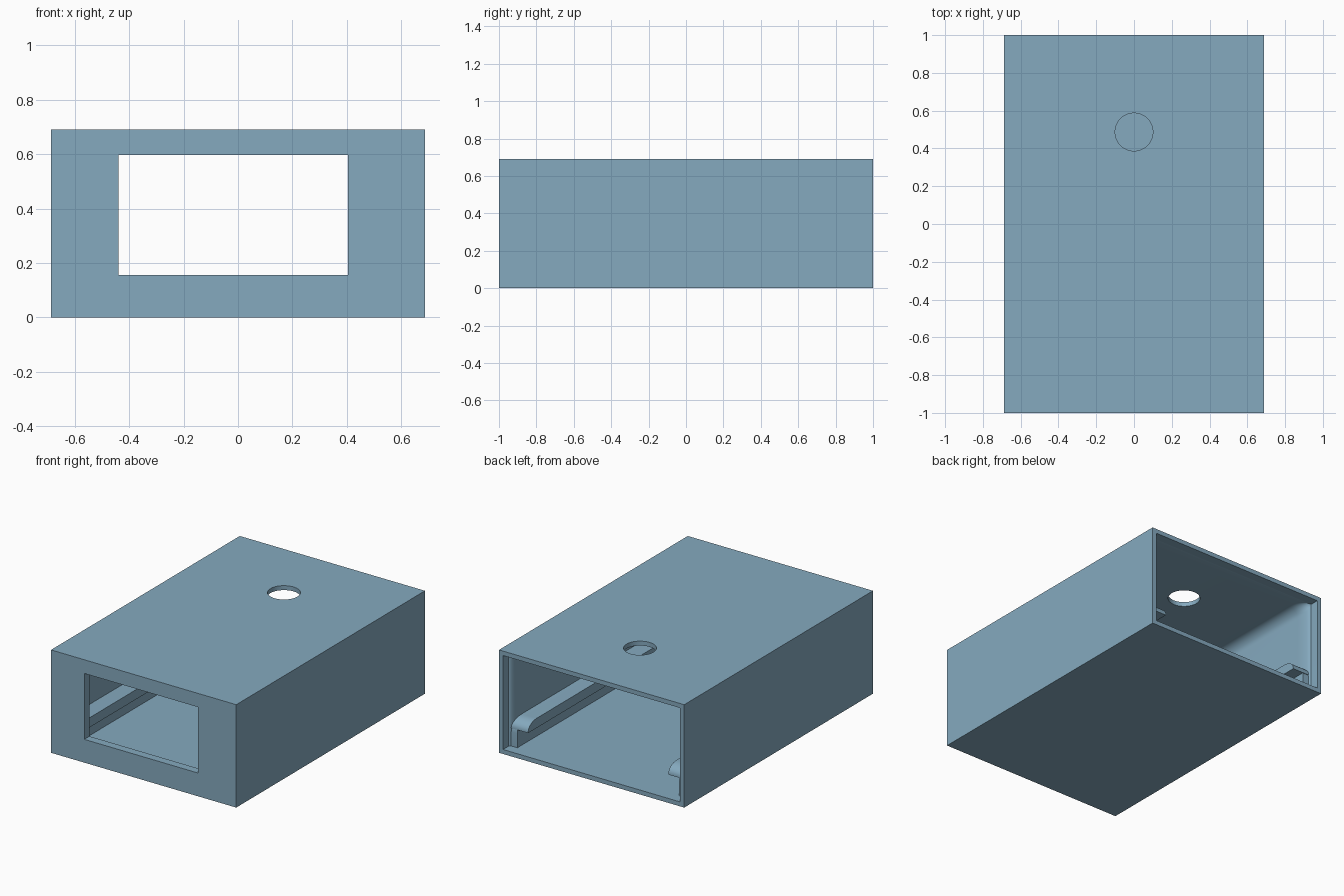
import bpy, bmesh, math

if "Cube" in bpy.data.objects:
    bpy.data.objects.remove(bpy.data.objects["Cube"])

HX, HZ, WALL = 0.687, 0.69, 0.03

blue = bpy.data.materials.new("steel blue")
blue.diffuse_color = (0.235, 0.40, 0.52, 1)
blue.use_nodes = True
blue.node_tree.nodes["Principled BSDF"].inputs["Base Color"].default_value = blue.diffuse_color


def make(name, bm):
    bmesh.ops.recalc_face_normals(bm, faces=bm.faces[:])
    me = bpy.data.meshes.new(name)
    bm.to_mesh(me)
    bm.free()
    me.materials.append(blue)
    ob = bpy.data.objects.new(name, me)
    bpy.context.collection.objects.link(ob)
    return ob


def box(name, x0, x1, y0, y1, z0, z1):
    bm = bmesh.new()
    bmesh.ops.create_cube(bm, size=1)
    for v in bm.verts:
        v.co = (x0 + (v.co.x + .5) * (x1 - x0), y0 + (v.co.y + .5) * (y1 - y0),
                z0 + (v.co.z + .5) * (z1 - z0))
    return make(name, bm)


def loft(name, rings):
    bm = bmesh.new()
    loops = [[bm.verts.new(p) for p in ring] for ring in rings]
    n = len(loops[0])
    for a, b in zip(loops, loops[1:]):
        for i in range(n):
            j = (i + 1) % n
            bm.faces.new((a[i], a[j], b[j], b[i]))
    bm.faces.new(loops[0])
    bm.faces.new(loops[-1])
    return make(name, bm)


def cavity_ring(y, half, r):
    # Square floor corners, rounded ceiling corners
    top = HZ - WALL
    ring = [(-half, y, WALL), (half, y, WALL)]
    for cx, start in ((half - r, 0), (-half + r, 90)):
        for k in range(9):
            a = math.radians(start + k * 90 / 8)
            ring.append((cx + r * math.cos(a), y, top - r + r * math.sin(a)))
    return ring


# Cavity: thick side walls that flare out to a thin rim at the open back
rings = [cavity_ring(-0.945, 0.63, 0.07)]
for k in range(9):
    t = math.radians(k * 90 / 8)
    s = 1 - math.cos(t)
    rings.append(cavity_ring(0.84 + 0.10 * math.sin(t), 0.63 + 0.027 * s, 0.07 - 0.067 * s))
rings.append(cavity_ring(1.1, 0.657, 0.003))
cavity = loft("cavity_cutter", rings)

# Front window and round top hole
window = box("window_cutter", -0.44, 0.404, -1.1, -0.9, 0.156, 0.598)
bm = bmesh.new()
bmesh.ops.create_cone(bm, cap_ends=True, segments=48, radius1=0.1, radius2=0.1, depth=0.3)
bmesh.ops.translate(bm, vec=(0, 0.487, HZ), verts=bm.verts)
hole = make("hole_cutter", bm)

# Outer shell
shell = box("case_shell", -HX, HX, -1, 1, 0, HZ)
for cutter in (cavity, window, hole):
    mod = shell.modifiers.new(cutter.name, 'BOOLEAN')
    mod.operation, mod.solver, mod.object = 'DIFFERENCE', 'EXACT', cutter
bpy.context.view_layer.objects.active = shell
shell.select_set(True)
for mod in list(shell.modifiers):
    bpy.ops.object.modifier_apply(modifier=mod.name)
for cutter in (cavity, window, hole):
    bpy.data.objects.remove(cutter)


def rail(name, side, x_in, z_low):
    # Side profile with a rounded upper back corner, extruded in x
    z_top, r, y_end = 0.215, 0.09 if z_low < 0.1 else 0.06, 0.93
    prof = [(-0.945, z_low), (y_end, z_low)]
    for k in range(9):
        a = math.radians(k * 90 / 8)
        prof.append((y_end - 0.09 + 0.09 * math.cos(a), z_top - r + r * math.sin(a)))
    prof.append((-0.945, z_top))
    return loft(name, [[(side * x, y, z) for y, z in prof] for x in (x_in, 0.657)])


# Inverted-L guide rails along both walls
parts = [shell]
for label, side in (("left", -1), ("right", 1)):
    parts.append(rail(label + "_rail_leg", side, 0.60, WALL))
    parts.append(rail(label + "_rail_flange", side, 0.52, 0.15))

for ob in parts:
    bpy.ops.object.select_all(action='DESELECT')
    ob.select_set(True)
    bpy.context.view_layer.objects.active = ob
    bpy.ops.object.shade_smooth_by_angle(angle=math.radians(30))
